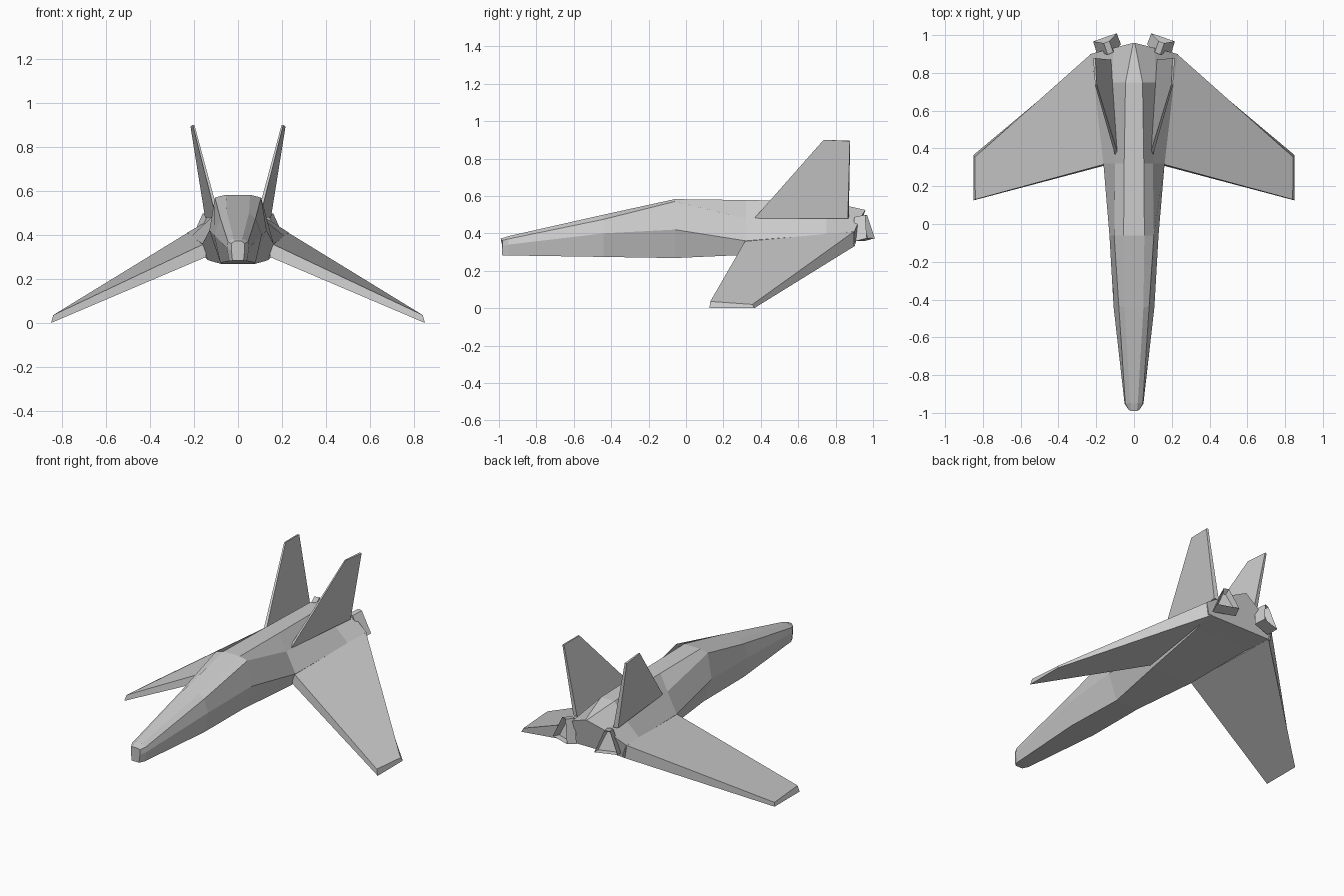
import bpy, bmesh
from math import radians
from mathutils import Matrix, Vector

if "Cube" in bpy.data.objects:
    bpy.data.objects.remove(bpy.data.objects["Cube"])


def finish(name, bm, mirror=False):
    bmesh.ops.recalc_face_normals(bm, faces=bm.faces[:])
    me = bpy.data.meshes.new(name)
    bm.to_mesh(me)
    bm.free()
    ob = bpy.data.objects.new(name, me)
    bpy.context.collection.objects.link(ob)
    if mirror:
        ob.modifiers.new("mirror", 'MIRROR')
    return ob


def loft(name, rings, mirror=False):
    """Skin closed rings of points and cap both ends."""
    bm = bmesh.new()
    vs = [[bm.verts.new(p) for p in r] for r in rings]
    n = len(vs[0])
    for a, b in zip(vs, vs[1:]):
        for i in range(n):
            j = (i + 1) % n
            bm.faces.new((a[i], a[j], b[j], b[i]))
    bm.faces.new(vs[0])
    bm.faces.new(vs[-1])
    return finish(name, bm, mirror)


# Fuselage: y, sweep of section, then half profile spine / shoulder / side / belly
sections = [
    (-1.00, 0.6, [(.015, .372), (.030, .362), (.030, .33), (.025, .283)]),
    (-0.95, 0.0, [(.020, .385), (.046, .370), (.050, .34), (.040, .282)]),
    (-0.44, 0.0, [(.050, .500), (.080, .475), (.108, .40), (.080, .274)]),
    (-0.06, 0.0, [(.055, .583), (.105, .570), (.130, .42), (.075, .268)]),
    (0.32, 0.0, [(.052, .578), (.100, .480), (.162, .36), (.135, .285)]),
    (0.75, 0.0, [(.045, .572), (.115, .485), (.212, .395), (.180, .325)]),
    (0.96, -0.26, [(.004, .525), (.110, .480), (.232, .41), (.220, .335)]),
]
rings = []
for y, k, prof in sections:
    right = [(x, y + k * x, z) for x, z in prof]
    rings.append(right + [(-x, yy, z) for x, yy, z in reversed(right)])
loft("fuselage", rings)

# Drooping swept wings
loft("wing", [
    [(.150, .318, .362), (.145, .312, .300), (.205, .905, .334), (.228, .900, .411)],
    [(.840, .130, .036), (.850, .125, .000), (.850, .365, .000), (.842, .355, .020)],
], True)

# Twin canted tail fins
loft("tail_fin", [
    [(.085, .370, .480), (.100, .365, .480), (.150, .865, .480), (.122, .870, .480)],
    [(.198, .738, .900), (.206, .736, .900), (.216, .876, .893), (.204, .878, .895)],
], True)

# Triangular engine nozzles, turned outward and upward, with recessed outlets
bm = bmesh.new()
tri = [(-.068, -.066), (.068, -.066), (.016, .066), (-.016, .066)]
front = [bm.verts.new((x, -.035, z)) for x, z in tri]
back = [bm.verts.new((x * .97, .03, z * .97)) for x, z in tri]
for i in range(4):
    j = (i + 1) % 4
    bm.faces.new((front[i], front[j], back[j], back[i]))
bm.faces.new(front)
outlet = bm.faces.new(back[::-1])
bmesh.ops.recalc_face_normals(bm, faces=bm.faces[:])
bmesh.ops.inset_individual(bm, faces=[outlet], thickness=.014)
bmesh.ops.translate(bm, verts=outlet.verts[:], vec=Vector((0, -.035, 0)))
bm.transform(Matrix.Translation((.140, .948, .43))
             @ Matrix.Rotation(radians(-19), 4, 'Z')
             @ Matrix.Rotation(radians(12), 4, 'X'))
finish("engine_nozzle", bm, True)
